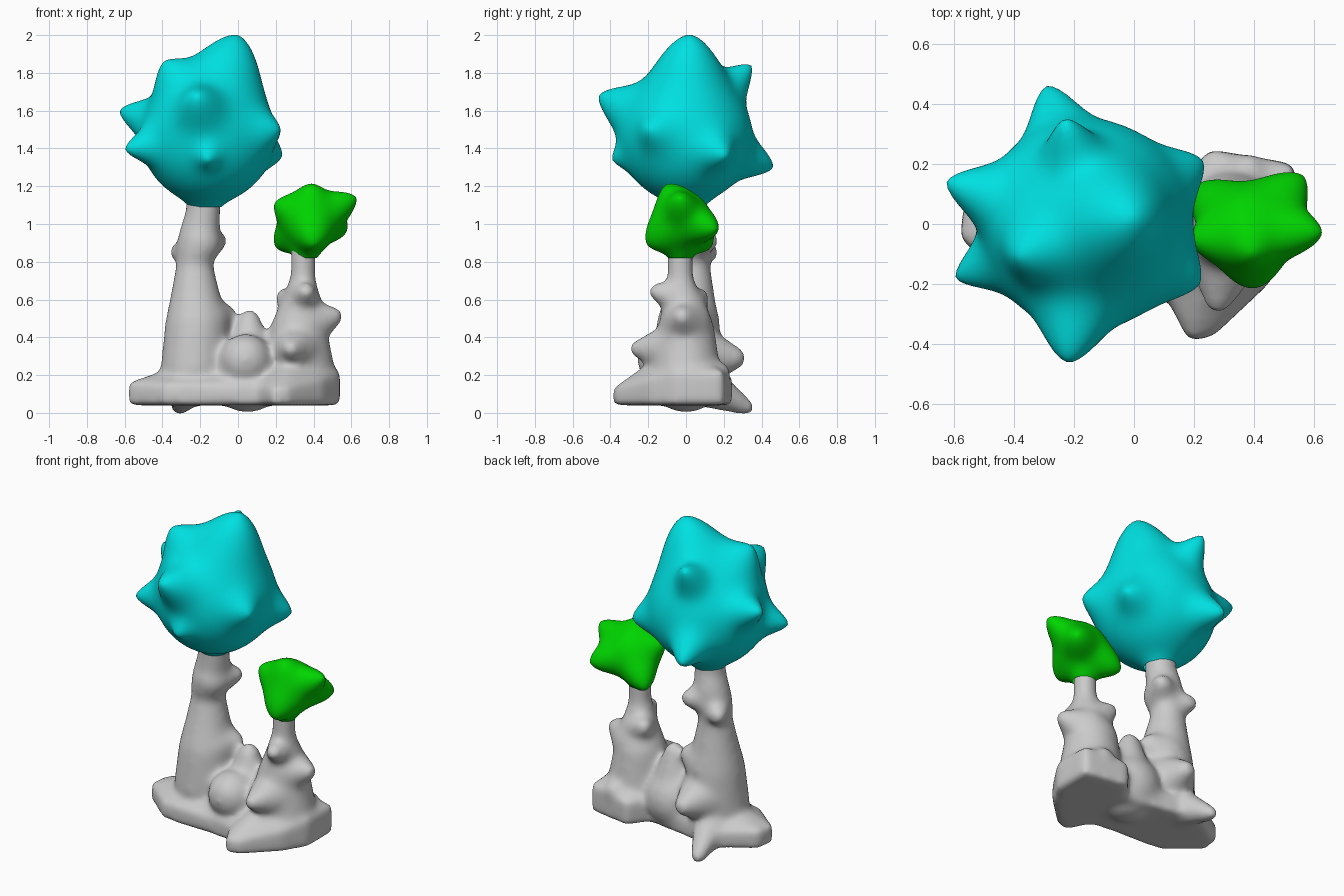
import bpy, bmesh, math
from mathutils import Vector

if "Cube" in bpy.data.objects:
    bpy.data.objects.remove(bpy.data.objects["Cube"])


def finish(name, bm, color=None):
    me = bpy.data.meshes.new(name)
    bm.to_mesh(me)
    bm.free()
    ob = bpy.data.objects.new(name, me)
    bpy.context.collection.objects.link(ob)
    for p in me.polygons:
        p.use_smooth = True
    if color:
        mat = bpy.data.materials.new(name + "_color")
        mat.diffuse_color = color
        mat.use_nodes = True
        mat.node_tree.nodes["Principled BSDF"].inputs["Base Color"].default_value = mat.diffuse_color
        me.materials.append(mat)
    return ob


def crown(name, center, radius, tips, cut_z, color):
    """Ball pulled out into soft horns; each tip is (x, y, z, angular width)."""
    c = Vector(center)
    dirs = [(Vector(t[:3]) - c).normalized() for t in tips]
    goal = [(Vector(t[:3]) - c).length - radius for t in tips]
    amp = list(goal)

    def height(d):
        return sum(a * math.exp(-(d.angle(k) / t[3]) ** 1.6)
                   for a, k, t in zip(amp, dirs, tips))

    # balance overlapping horns so every tip lands on its point
    for _ in range(30):
        for i, k in enumerate(dirs):
            amp[i] += goal[i] - height(k)
    bm = bmesh.new()
    bmesh.ops.create_icosphere(bm, subdivisions=6, radius=1)
    for v in bm.verts:
        d = v.co.normalized()
        v.co = c + d * (radius + height(d))
    # flat cut where the stem enters
    geom = bm.verts[:] + bm.edges[:] + bm.faces[:]
    bmesh.ops.bisect_plane(bm, geom=geom, plane_co=(0, 0, cut_z),
                           plane_no=(0, 0, -1), clear_outer=True)
    return finish(name, bm, color)


# Large cyan crown
crown("large_crown", (-0.16, 0.0, 1.46), 0.35, [
    (0.00, 0.02, 2.00, 0.42), (-0.39, -0.11, 1.86, 0.30),
    (-0.22, -0.46, 1.68, 0.27), (-0.625, 0.14, 1.60, 0.22),
    (-0.595, -0.18, 1.395, 0.20), (0.22, -0.20, 1.50, 0.26),
    (0.23, 0.21, 1.36, 0.24), (-0.29, 0.46, 1.30, 0.23),
    (-0.23, 0.345, 1.84, 0.19), (-0.16, -0.39, 1.34, 0.18),
    (-0.18, 0.02, 1.03, 0.22)], 1.09, (0.0, 0.75, 0.76, 1))

# Small green crown
crown("small_crown", (0.385, -0.02, 1.02), 0.15, [
    (0.39, -0.10, 1.21, 0.50), (0.625, -0.03, 1.14, 0.40),
    (0.565, 0.16, 0.97, 0.46), (0.40, -0.205, 0.89, 0.55),
    (0.195, -0.06, 1.11, 0.44), (0.205, 0.12, 0.88, 0.48),
    (0.35, -0.03, 0.77, 0.36)], 0.82, (0.0, 0.66, 0.0, 1))

# Grey base: feet, two stems and knobs, fused by remeshing
base_bm = bmesh.new()
ball_bm = bmesh.new()
bmesh.ops.create_icosphere(ball_bm, subdivisions=3, radius=1)
ball = [v.co.copy() for v in ball_bm.verts]
ball_bm.free()


def hull(points):
    """Add the closed convex hull of the points to the base."""
    tmp = bmesh.new()
    for p in points:
        tmp.verts.new(p)
    bmesh.ops.convex_hull(tmp, input=tmp.verts[:])
    loose = [v for v in tmp.verts if not v.link_faces]
    bmesh.ops.delete(tmp, geom=loose, context='VERTS')
    bmesh.ops.recalc_face_normals(tmp, faces=tmp.faces[:])
    me = bpy.data.meshes.new("tmp")
    tmp.to_mesh(me)
    tmp.free()
    base_bm.from_mesh(me)
    bpy.data.meshes.remove(me)


def limb(a, b, ra, rb):
    """Tapered rounded limb as the hull of two balls."""
    hull([Vector(a) + p * ra for p in ball] + [Vector(b) + p * rb for p in ball])


def stem(points):
    for (a, ra), (b, rb) in zip(points, points[1:]):
        limb(a, b, ra, rb)


def foot(outline, center, top_z):
    """Flat-bottomed foot sloping up to a smaller top; outline is x, y, edge z."""
    pts = []
    for x, y, z in outline:
        inner = Vector((x, y)).lerp(Vector(center), 0.5)
        pts += [(x, y, 0.04), (x, y, z), (inner.x, inner.y, top_z)]
    hull(pts)


foot([(-0.58, -0.05, 0.16), (-0.57, 0.07, 0.16), (-0.33, 0.22, 0.15),
      (-0.02, 0.13, 0.15), (0.20, 0.12, 0.15), (0.18, -0.25, 0.15),
      (-0.38, -0.22, 0.15)], (-0.23, 0.0), 0.22)
foot([(0.54, 0.20, 0.22), (0.25, 0.25, 0.19), (0.15, 0.12, 0.2), (0.11, -0.25, 0.15),
      (0.18, -0.39, 0.13), (0.26, -0.38, 0.13), (0.45, -0.2, 0.18),
      (0.54, -0.05, 0.22)], (0.33, 0.0), 0.27)

# tall stem and short stem
stem([((-0.23, 0.0, 0.24), 0.18), ((-0.22, 0.01, 0.45), 0.17),
      ((-0.225, 0.02, 0.60), 0.135), ((-0.23, 0.03, 0.77), 0.10),
      ((-0.22, 0.03, 0.90), 0.105), ((-0.20, 0.03, 0.97), 0.105),
      ((-0.185, 0.02, 1.06), 0.092), ((-0.18, 0.02, 1.2), 0.092)])
stem([((0.33, 0.0, 0.24), 0.18), ((0.32, 0.0, 0.42), 0.155),
      ((0.335, -0.02, 0.60), 0.095), ((0.345, -0.03, 0.72), 0.068),
      ((0.345, -0.03, 0.92), 0.068)])

# knobs: start, tip, start radius, tip radius
knobs = [
    ((-0.25, 0.05, 0.17), (-0.31, 0.32, 0.03), 0.13, 0.045),
    ((-0.20, 0.03, 0.30), (-0.17, 0.26, 0.29), 0.18, 0.06),
    ((-0.20, 0.02, 0.90), (-0.11, 0.12, 0.91), 0.115, 0.055),
    ((-0.22, 0.02, 0.85), (-0.31, 0.12, 0.85), 0.105, 0.055),
    ((-0.20, 0.02, 0.48), (-0.07, 0.06, 0.52), 0.16, 0.06),
    ((0.05, 0.0, 0.20), (0.04, -0.12, 0.28), 0.20, 0.14),
    ((0.06, 0.02, 0.30), (0.06, 0.03, 0.49), 0.13, 0.06),
    ((0.31, -0.05, 0.33), (0.28, -0.26, 0.34), 0.15, 0.045),
    ((0.35, 0.0, 0.47), (0.51, -0.02, 0.51), 0.14, 0.05),
    ((0.34, -0.02, 0.60), (0.36, -0.15, 0.64), 0.10, 0.05),
    ((0.33, 0.0, 0.56), (0.25, 0.07, 0.61), 0.11, 0.055),
    ((0.36, 0.05, 0.18), (0.38, 0.18, 0.21), 0.14, 0.06),
]
for a, b, ra, rb in knobs:
    limb(a, b, ra, rb)

base = finish("stems_and_foot", base_bm)
rem = base.modifiers.new("fuse", 'REMESH')
rem.mode = 'VOXEL'
rem.voxel_size = 0.016
rem.use_smooth_shade = True
smo = base.modifiers.new("soften", 'SMOOTH')
smo.factor = 0.5
smo.iterations = 26
